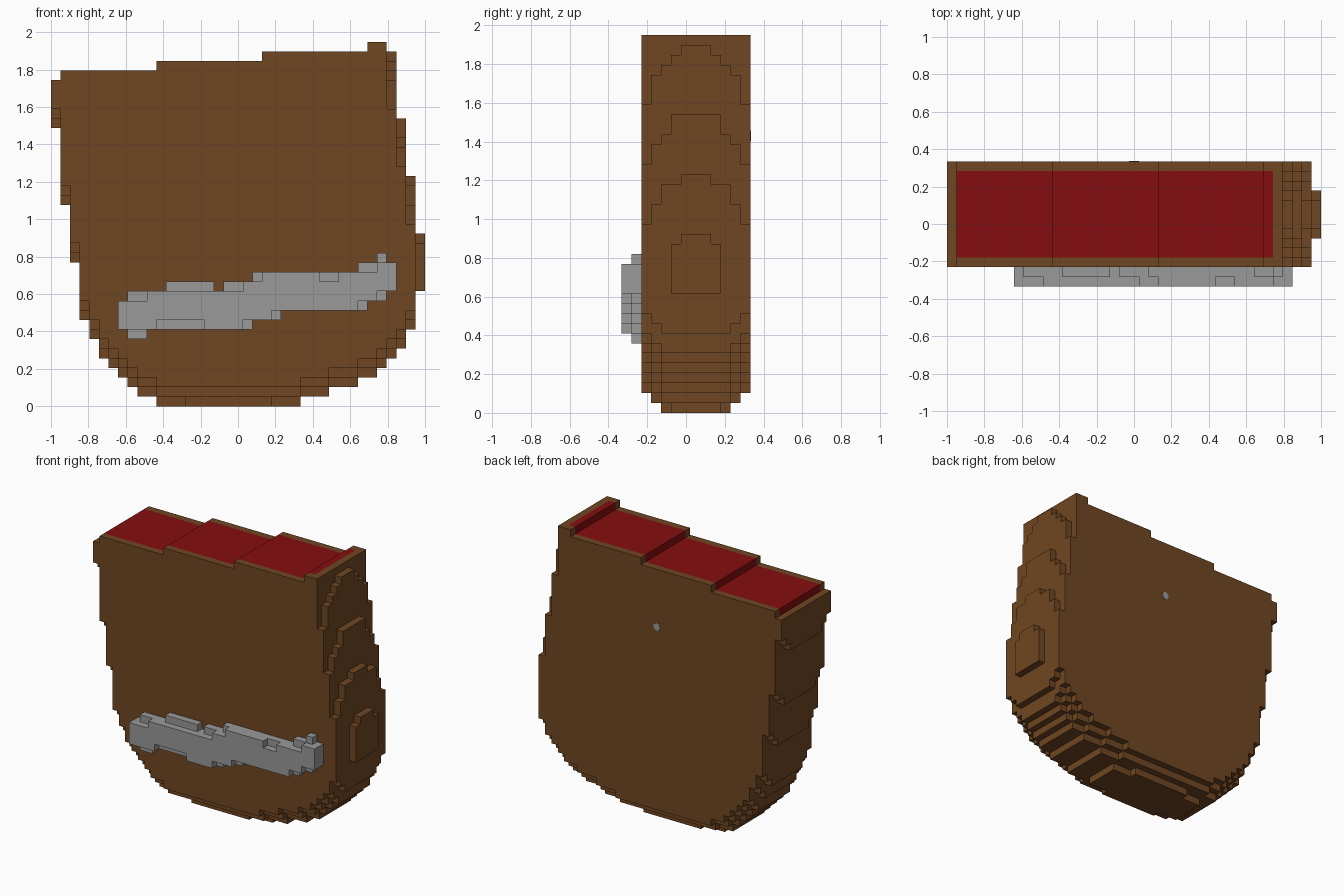
import bpy, bmesh, math
from mathutils import Vector, Matrix

if "Cube" in bpy.data.objects:
    bpy.data.objects.remove(bpy.data.objects["Cube"], do_unlink=True)

V = 2 / 39                              # size of one block
ORIGIN = Vector((-1, -6.5 * V, 0))


def material(name, rgb):
    m = bpy.data.materials.new(name)
    m.use_nodes = True
    m.diffuse_color = (*rgb, 1)
    bsdf = m.node_tree.nodes["Principled BSDF"]
    bsdf.inputs["Base Color"].default_value = (*rgb, 1)
    bsdf.inputs["Roughness"].default_value = 0.8
    return m


BROWN = material("leather brown", (0.162, 0.062, 0.016))
RED = material("lining red", (0.235, 0.004, 0.005))
GREY = material("metal grey", (0.32, 0.32, 0.32))


def add_object(name, bm, mats):
    me = bpy.data.meshes.new(name)
    bm.to_mesh(me)
    bm.free()
    for m in mats:
        me.materials.append(m)
    ob = bpy.data.objects.new(name, me)
    bpy.context.collection.objects.link(ob)
    return ob


def build_blocks(name, cells, mats):
    """Skin a {(i, j, k): material index} block set and merge its flat faces."""
    bm = bmesh.new()
    verts = {}

    def vert(p):
        if p not in verts:
            verts[p] = bm.verts.new(ORIGIN + Vector(p) * V)
        return verts[p]

    for cell, mat in cells.items():
        for axis in range(3):
            u, w = (axis + 1) % 3, (axis + 2) % 3
            for side in (0, 1):
                near = list(cell)
                near[axis] += 1 if side else -1
                if tuple(near) in cells:
                    continue
                ring = []
                for a, b in ((0, 0), (1, 0), (1, 1), (0, 1)):
                    p = list(cell)
                    p[axis] += side
                    p[u] += a
                    p[w] += b
                    ring.append(vert(tuple(p)))
                f = bm.faces.new(ring if side else ring[::-1])
                f.material_index = mat
    bmesh.ops.dissolve_limit(bm, angle_limit=math.radians(1), verts=bm.verts[:],
                             edges=bm.edges[:], delimit={'MATERIAL'})
    return add_object(name, bm, mats)


def step(value, table):
    """Look up a stepped table of (upper bound, result)."""
    return next(r for bound, r in table if value < bound)


# Pouch outline: left and right ends per row, top height per column
LEFT = [(1, 11), (2, 9), (3, 8), (4, 7), (5, 6), (7, 5), (9, 4),
        (15, 3), (21, 2), (29, 1), (99, 0)]
RIGHT = [(1, 26), (2, 29), (3, 32), (4, 34), (5, 35), (6, 36), (8, 37),
         (12, 38), (99, 39)]
TOP = [(1, 34), (11, 35), (22, 36), (33, 37), (35, 38), (99, 37)]
# Heights of the four bulging layers on the right side, from centre to edge
BULGE = [(37, 37, 36, 35, 34, 31), (30, 30, 30, 28, 27, 25),
         (24, 24, 23, 23, 21, 19), (18, 18, 17, 0, 0, 0)]
LIFT = (0, 0, 0, 0, 1, 2)               # rounding of the bottom edge

body = {}
for j in range(2, 13):
    d = abs(j - 7)
    for k in range(LIFT[d], 38):
        row = k - LIFT[d]
        lo, hi = step(row, LEFT), step(row, RIGHT)
        hi = min(hi, 35 + sum(k < layer[d] for layer in BULGE))
        if k == 0 and d == 3:
            lo, hi = 14, 23
        for i in range(lo, hi):
            top = step(i, TOP)
            if k < top:
                lining = 1 <= i <= 33 and 3 <= j <= 11 and k == top - 1
                body[i, j, k] = int(lining)
build_blocks("pouch_body", body, [BROWN, RED])

# Curved metal band: (column bound, bottom, top) for the rear and front layers
BAND = [
    (1, [(8, (8, 11)), (10, (7, 12)), (12, (8, 12)), (17, (8, 13)), (18, (8, 12)),
         (21, (8, 13)), (24, (9, 14)), (32, (10, 14)), (33, (10, 15)),
         (34, (11, 15)), (35, (11, 16)), (36, (12, 15))]),
    (0, [(8, (8, 11)), (10, (8, 11)), (11, (8, 12)), (16, (9, 12)), (20, (8, 12)),
         (21, (9, 13)), (22, (9, 13)), (23, (9, 14)), (28, (10, 14)), (30, (10, 13)),
         (32, (10, 14)), (34, (11, 14)), (35, (12, 15)), (36, (12, 15))]),
]
band = {}
for j, table in BAND:
    for i in range(7, 36):
        lo, hi = step(i, table)
        for k in range(lo, hi):
            band[i, j, k] = 0
build_blocks("front_band", band, [GREY])

# Small round stud on the back
bm = bmesh.new()
place = Matrix.Translation((0, 6.5 * V, 1.43)) @ Matrix.Rotation(math.pi / 2, 4, 'X')
bmesh.ops.create_cone(bm, cap_ends=True, segments=8, radius1=0.028, radius2=0.028,
                      depth=0.006, matrix=place)
add_object("back_stud", bm, [GREY])
